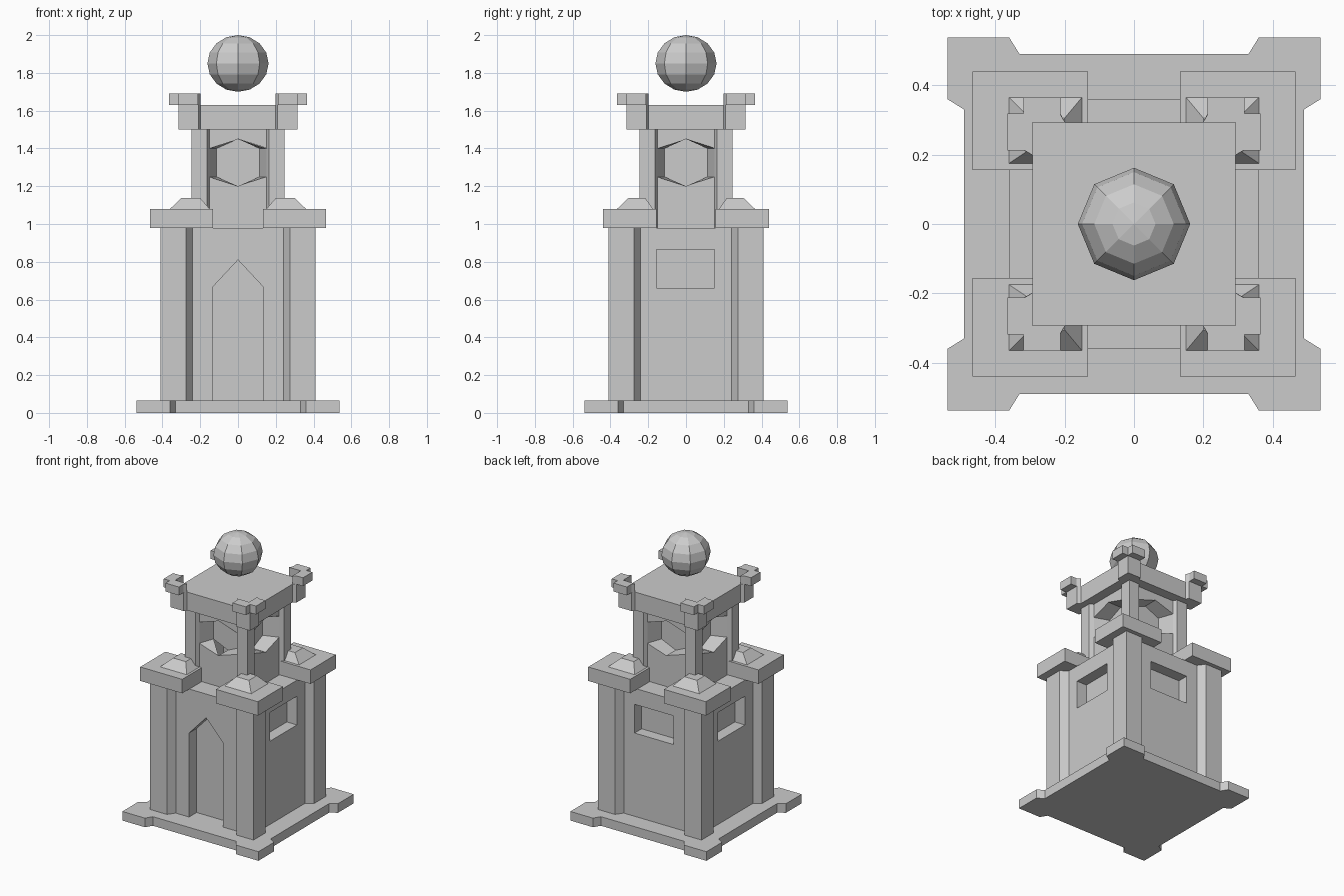
import bpy, bmesh
from math import pi
from mathutils import Matrix

if "Cube" in bpy.data.objects:
    bpy.data.objects.remove(bpy.data.objects["Cube"])


def loft(name, loops):
    """Closed solid through successive loops of 3D points."""
    bm = bmesh.new()
    rings = [[bm.verts.new(p) for p in loop] for loop in loops]
    n = len(rings[0])
    for a, b in zip(rings, rings[1:]):
        for i in range(n):
            j = (i + 1) % n
            bm.faces.new((a[i], a[j], b[j], b[i]))
    bm.faces.new(rings[0][::-1])
    bm.faces.new(rings[-1])
    bmesh.ops.recalc_face_normals(bm, faces=bm.faces)
    me = bpy.data.meshes.new(name)
    bm.to_mesh(me)
    bm.free()
    ob = bpy.data.objects.new(name, me)
    bpy.context.collection.objects.link(ob)
    return ob


def prism(name, pts, z0, z1):
    return loft(name, [[(x, y, z) for x, y in pts] for z in (z0, z1)])


def rect(x0, x1, y0, y1):
    return [(x0, y0), (x1, y0), (x1, y1), (x0, y1)]


def pillared(name, a, w, p, q, z0, z1):
    """Square block: corner piers reach a, walls sit at w, bevel runs p to q."""
    side = [(-a, -a), (-p, -a), (-q, -w), (q, -w), (p, -a)]
    pts = []
    for _ in range(4):
        pts += side
        side = [(-y, x) for x, y in side]
    return prism(name, pts, z0, z1)


def four_corners(name, make):
    """Mirror a part into all four corners."""
    for sx, sy, tag in ((-1, -1, "front_left"), (1, -1, "front_right"),
                        (-1, 1, "back_left"), (1, 1, "back_right")):
        make(f"{name}_{tag}", sx, sy)


def niche(target, outer, inner, y0, y1, turns):
    """Cut a recess with an x-z outline, running y0 to y1, on chosen sides."""
    for k in turns:
        cut = loft("cutter", [[(x, y, z) for x, z in pts]
                              for pts, y in ((outer, y0), (inner, y1))])
        cut.data.transform(Matrix.Rotation(k * pi / 2, 4, 'Z'))
        cut.hide_render = True
        mod = target.modifiers.new("niche", 'BOOLEAN')
        mod.operation = 'DIFFERENCE'
        mod.solver = 'EXACT'
        mod.object = cut
        bpy.context.view_layer.objects.active = target
        bpy.ops.object.modifier_apply(modifier=mod.name)
        bpy.data.objects.remove(cut, do_unlink=True)


# Base plinth and lower body
pillared("base_plinth", .538, .49, .36, .33, 0, .065)
body = pillared("lower_body", .41, .36, .275, .24, .065, .98)

# Pointed door in front, windows on the other three sides
door = [(-.135, .03), (.135, .03), (.135, .665), (0, .81), (-.135, .665)]
niche(body, door, door, -.5, -.275, [0])
window = rect(-.155, .152, .66, .865)
niche(body, window, window, -.5, -.28, [1, 2, 3])


# Corner caps with low frustums
def cap(name, sx, sy):
    prism(name, [(sx * x, sy * y) for x, y in rect(.133, .465, .155, .44)], .98, 1.08)


def frustum(name, sx, sy):
    loops = [[(sx * x, sy * y, z) for x, y in r] for r, z in (
        (rect(.15, .36, .175, .365), 1.08),
        (rect(.20, .30, .215, .305), 1.137))]
    loft(name, loops)


four_corners("corner_cap", cap)
four_corners("cap_peak", frustum)

# Upper tower with tapered six-sided niches
tower = pillared("upper_tower", .247, .22, .165, .15, .98, 1.5)


def hexagon(w):
    return [(0, 1.2), (w, 1.25), (w, 1.4), (0, 1.45), (-w, 1.4), (-w, 1.25)]


niche(tower, hexagon(.157), hexagon(.113), -.24, -.115, range(4))

# Roof slab and notched corner battlements
pillared("roof_slab", .315, .292, .21, .198, 1.5, 1.63)
notched = [(.292, .292), (.292, .198), (.315, .212), (.365, .212), (.365, .318),
           (.318, .318), (.318, .365), (.212, .365), (.212, .315), (.198, .292)]
four_corners("battlement", lambda name, sx, sy: prism(
    name, [(sx * x, sy * y) for x, y in notched], 1.63, 1.69))

# Floating ball finial
bpy.ops.mesh.primitive_uv_sphere_add(segments=8, ring_count=8, radius=1, location=(0, 0, 1.85))
ball = bpy.context.object
ball.name = "ball_finial"
ball.data.transform(Matrix.Diagonal((.162, .162, .15, 1)))
